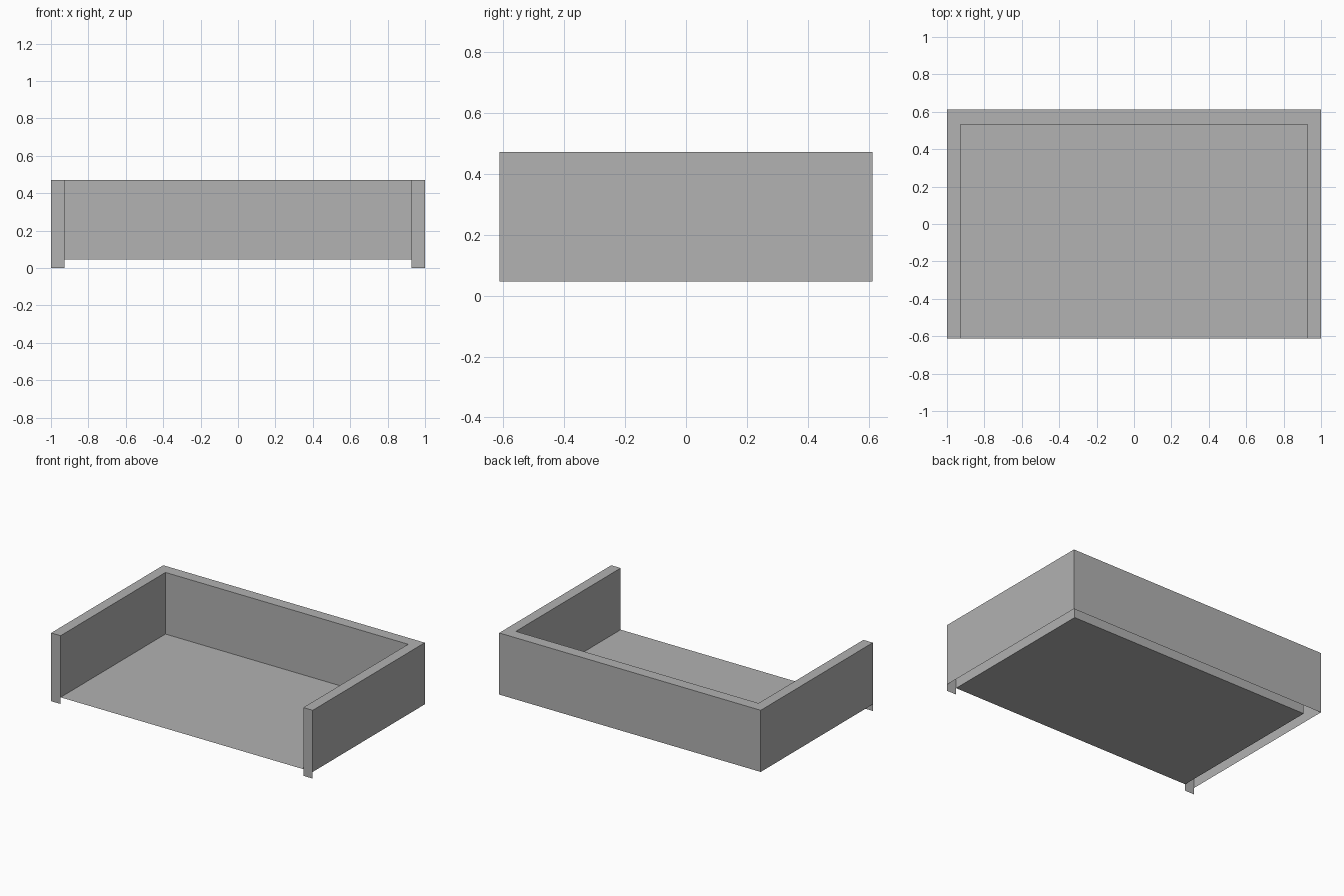
import bpy

if "Cube" in bpy.data.objects:
    bpy.data.objects.remove(bpy.data.objects["Cube"])

# Overall sizes
X, Y = 1.0, 0.612            # outer half width and half depth
XI, YI = 0.928, 0.533        # inner faces of the side and back walls
Z0, Z1 = 0.046, 0.472        # floor level and wall top

grey = bpy.data.materials.new("light grey")
grey.diffuse_color = (0.445, 0.445, 0.445, 1.0)
grey.use_nodes = True
grey.node_tree.nodes["Principled BSDF"].inputs["Base Color"].default_value = grey.diffuse_color


def add_part(name, verts, faces):
    mesh = bpy.data.meshes.new(name)
    mesh.from_pydata(verts, [], faces)
    mesh.materials.append(grey)
    obj = bpy.data.objects.new(name, mesh)
    bpy.context.collection.objects.link(obj)
    return obj


def upright_sheet(name, path, low, high):
    """Raise an open path into a thin vertical sheet."""
    n = len(path)
    verts = [(x, y, z) for z in (low, high) for x, y in path]
    faces = [(i, i + 1, n + i + 1, n + i) for i in range(n - 1)]
    return add_part(name, verts, faces)


# U-shaped outlines, open towards the front
outer = [(X, -Y), (X, Y), (-X, Y), (-X, -Y)]
inner = [(-XI, -Y), (-XI, YI), (XI, YI), (XI, -Y)]

# Hollow walls, open underneath
upright_sheet("outer_walls", outer, Z0, Z1)
upright_sheet("inner_walls", inner, Z0, Z1)

# Flat rim joining the wall tops
add_part("wall_top_rim", [(x, y, Z1) for x, y in outer + inner], [tuple(range(8))])

# Floor sheet between the walls
add_part("floor", [(x, y, Z0) for x, y in reversed(inner)], [(3, 0, 1, 2)])

# Front end plates of the side walls, reaching down to the ground
for side, a, b in (("left", -X, -XI), ("right", XI, X)):
    upright_sheet(side + "_front_plate", [(a, -Y), (b, -Y)], 0.0, Z1)

# Floor must face upwards
floor = bpy.data.objects["floor"].data
if floor.polygons[0].normal.z < 0:
    floor.flip_normals()
